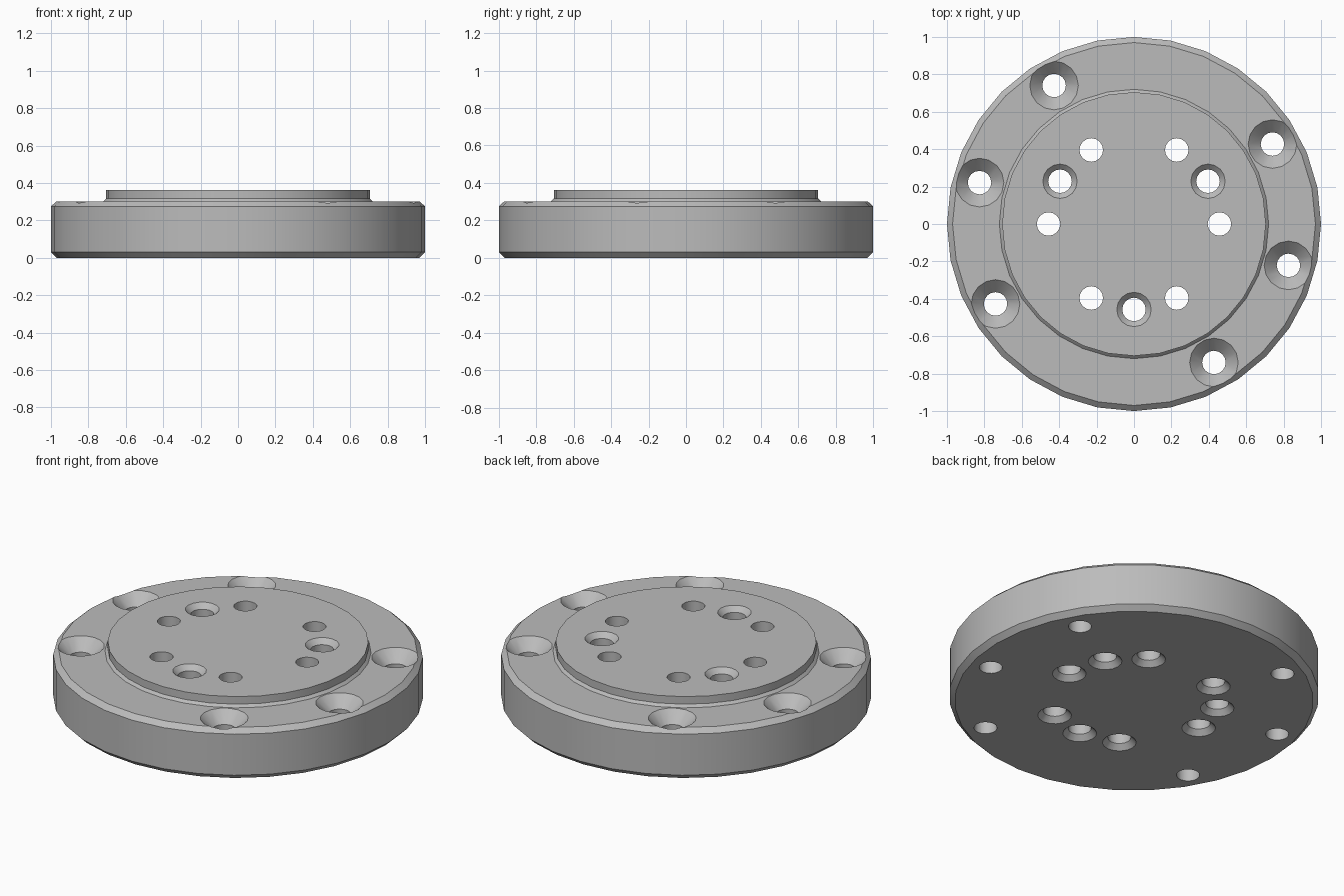
import bpy, bmesh, math

if "Cube" in bpy.data.objects:
    bpy.data.objects.remove(bpy.data.objects["Cube"])

grey = bpy.data.materials.new("machined grey")
grey.diffuse_color = (0.5, 0.5, 0.5, 1)
grey.use_nodes = True
grey.node_tree.nodes["Principled BSDF"].inputs["Base Color"].default_value = grey.diffuse_color


def revolve(bm, profile, sides, cx=0.0, cy=0.0):
    """Closed solid from (radius, z) points listed bottom to top, capped at both ends."""
    rings = [[bm.verts.new((cx + r * math.cos(2 * math.pi * i / sides),
                            cy + r * math.sin(2 * math.pi * i / sides), z))
              for i in range(sides)] for r, z in profile]
    bm.faces.new(rings[0][::-1])
    bm.faces.new(rings[-1])
    for a, b in zip(rings, rings[1:]):
        for i in range(sides):
            j = (i + 1) % sides
            bm.faces.new((a[i], a[j], b[j], b[i]))


def make_object(name, bm):
    mesh = bpy.data.meshes.new(name)
    bm.to_mesh(mesh)
    bm.free()
    mesh.materials.append(grey)
    ob = bpy.data.objects.new(name, mesh)
    bpy.context.collection.objects.link(ob)
    return ob


# Flange: chamfered disc with a raised round boss and a small flare at its foot
bm = bmesh.new()
revolve(bm, [(0.97, 0), (1, 0.03), (1, 0.275), (0.97, 0.302), (0.72, 0.302),
             (0.705, 0.317), (0.705, 0.362)], 32)
flange = make_object("flange_plate", bm)

# Hole cutters
HOLE, SINK = 0.063, 0.092
bm = bmesh.new()


def drill(radius, angle, profile):
    a = math.radians(angle)
    revolve(bm, profile, 16, radius * math.cos(a), radius * math.sin(a))


# outer screw holes, widely countersunk from above
for angle in (30, 120, 165, 210, 300, 345):
    drill(0.855, angle, [(HOLE, -0.1), (HOLE, 0.235), (0.13, 0.302), (0.13, 0.5)])

# inner holes: all countersunk below, three of them also above
below = [(SINK, -0.1), (SINK, 0), (HOLE, 0.03)]
for angle in range(0, 360, 60):
    drill(0.457, angle, below + [(HOLE, 0.5)])
for angle in (30, 150, 270):
    drill(0.457, angle, below + [(HOLE, 0.333), (SINK, 0.362), (SINK, 0.5)])
cutter = make_object("hole_cutter", bm)
cutter.hide_render = True

# Cut the holes and shade
mod = flange.modifiers.new("holes", 'BOOLEAN')
mod.operation = 'DIFFERENCE'
mod.solver = 'EXACT'
mod.object = cutter
bpy.context.view_layer.objects.active = flange
flange.select_set(True)
bpy.ops.object.modifier_apply(modifier=mod.name)
bpy.data.objects.remove(cutter)
bpy.ops.object.shade_smooth_by_angle(angle=math.radians(30))
